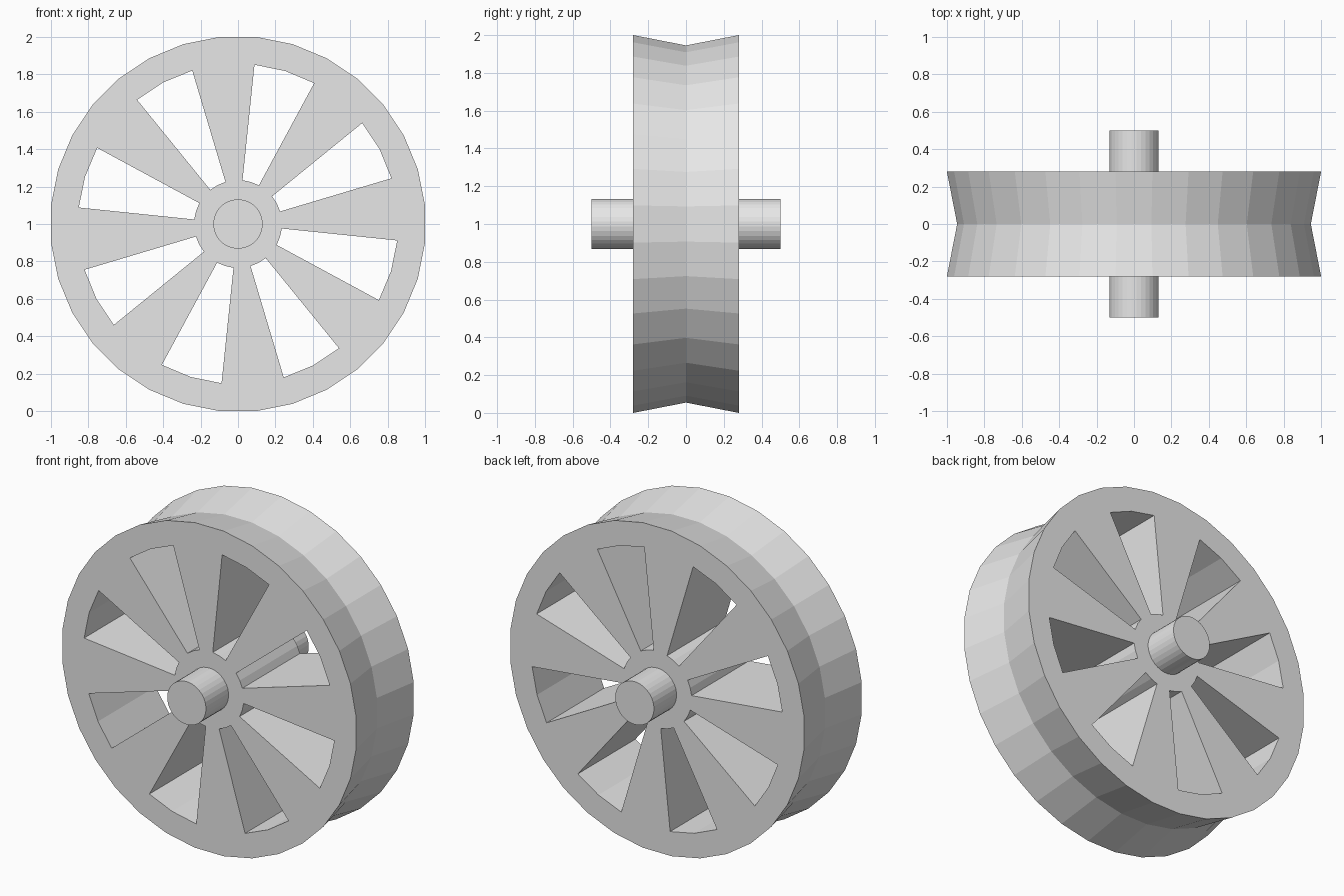
import bpy, bmesh
from math import sin, cos, radians, pi

cube = bpy.data.objects.get("Cube")
if cube:
    bpy.data.objects.remove(cube, do_unlink=True)

SIDES = 32
STEP = 2 * pi / SIDES
HALF_WIDTH = 0.28

grey = bpy.data.materials.new("light_grey")
grey.use_nodes = True
colour = (0.8, 0.8, 0.8, 1)
grey.diffuse_color = colour
grey.node_tree.nodes["Principled BSDF"].inputs["Base Color"].default_value = colour


def finish(name, bm):
    bmesh.ops.recalc_face_normals(bm, faces=bm.faces)
    mesh = bpy.data.meshes.new(name)
    bm.to_mesh(mesh)
    bm.free()
    mesh.materials.append(grey)
    obj = bpy.data.objects.new(name, mesh)
    obj.location.z = 1
    bpy.context.collection.objects.link(obj)


def ring(bm, radius, y, turn=STEP / 2):
    """One loop of vertices around the axle, clockwise from the top."""
    return [bm.verts.new((radius * sin(turn + k * STEP), y,
                          radius * cos(turn + k * STEP))) for k in range(SIDES)]


def quad(bm, a, b, k):
    n = (k + 1) % SIDES
    bm.faces.new((a[k], a[n], b[n], b[k]))


# Wheel: hub, eight spokes and a rim with a V groove
bm = bmesh.new()
hub, inner, outer = [], [], []
for y in (-HALF_WIDTH, HALF_WIDTH):
    hub.append(ring(bm, 0.235, y, radians(5.9)))
    inner.append(ring(bm, 0.856, y, radians(5.9)))
    outer.append(ring(bm, 1.005, y))
groove = ring(bm, 0.95, 0)

for side in range(2):
    bm.faces.new(hub[side])
    for k in range(SIDES):
        quad(bm, inner[side], outer[side], k)
        quad(bm, outer[side], groove, k)
        if k % 4 >= 2:
            quad(bm, hub[side], inner[side], k)

# Walls of the openings between the spokes
for k in range(SIDES):
    if k % 4 < 2:
        quad(bm, hub[0], hub[1], k)
        quad(bm, inner[0], inner[1], k)
    if k % 2 == 0:
        bm.faces.new((hub[0][k], inner[0][k], inner[1][k], hub[1][k]))
finish("wheel", bm)

# Axle through the hub
bm = bmesh.new()
front, back = ring(bm, 0.132, -0.5), ring(bm, 0.132, 0.5)
bm.faces.new(front)
bm.faces.new(back)
for k in range(SIDES):
    quad(bm, front, back, k)
finish("axle", bm)
